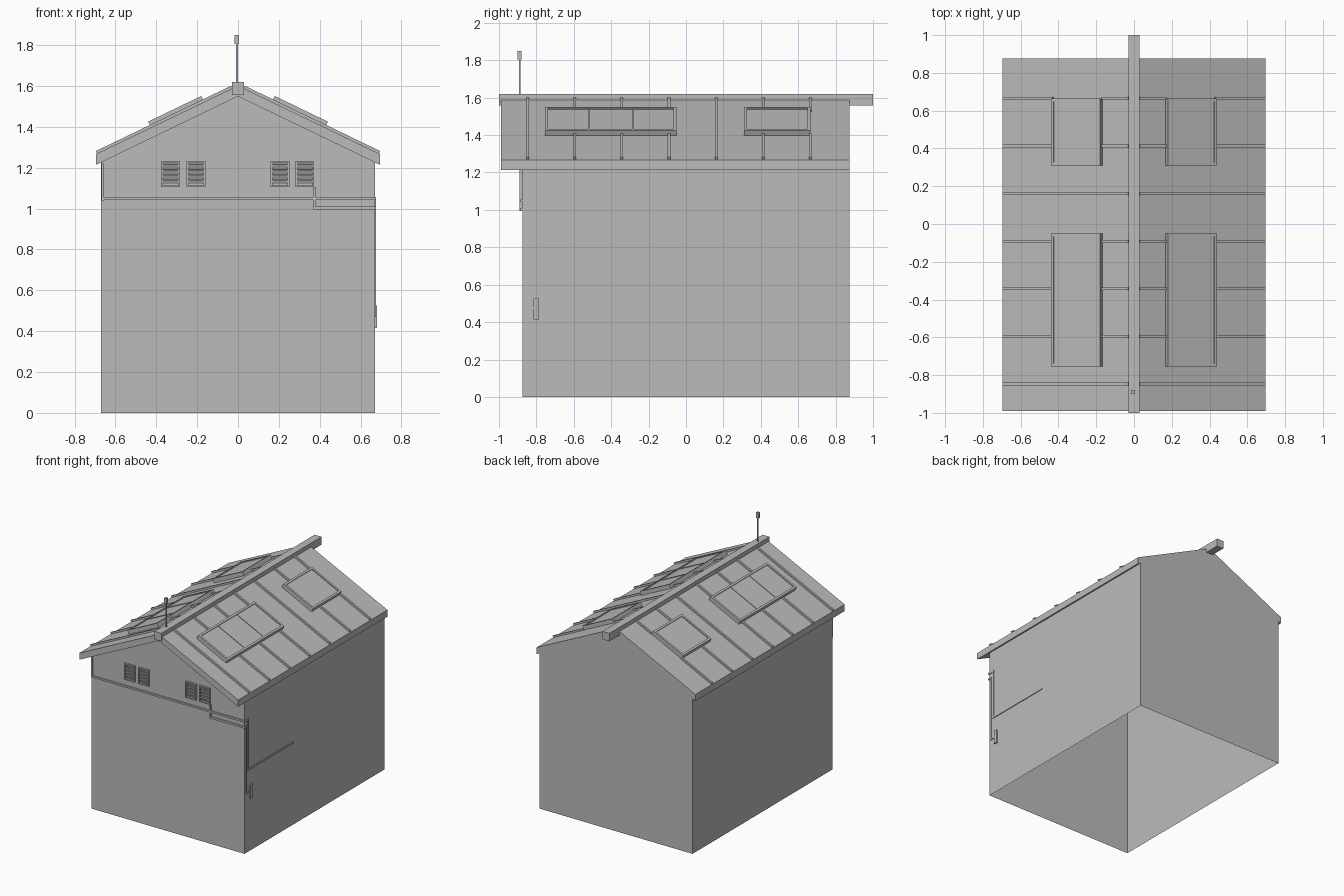
import bpy, bmesh, math
from mathutils import Matrix, Vector

cube = bpy.data.objects.get("Cube")
if cube:
    bpy.data.objects.remove(cube, do_unlink=True)

grey = bpy.data.materials.new("plain grey")
grey.use_nodes = True
grey.diffuse_color = (0.5, 0.5, 0.5, 1)
grey.node_tree.nodes["Principled BSDF"].inputs["Base Color"].default_value = (0.5, 0.5, 0.5, 1)

RIDGE_Z, EAVE_X, EAVE_Z = 1.602, 0.695, 1.267
THICK = 0.053
WALL_X, WALL_Y = 0.67, 0.875
PITCH = math.atan((RIDGE_Z - EAVE_Z) / EAVE_X)


def finish(name, bm):
    bmesh.ops.recalc_face_normals(bm, faces=bm.faces)
    mesh = bpy.data.meshes.new(name)
    bm.to_mesh(mesh)
    bm.free()
    mesh.materials.append(grey)
    obj = bpy.data.objects.new(name, mesh)
    bpy.context.collection.objects.link(obj)
    return obj


def boxes(name, bounds, frames=(Matrix(),)):
    """One object from boxes (x0, x1, y0, y1, z0, z1), repeated in each frame."""
    bm = bmesh.new()
    for frame in frames:
        for x0, x1, y0, y1, z0, z1 in bounds:
            centre = Vector((x0 + x1, y0 + y1, z0 + z1)) / 2
            size = Matrix.Diagonal((x1 - x0, y1 - y0, z1 - z0, 1))
            bmesh.ops.create_cube(bm, size=1, matrix=frame @ Matrix.Translation(centre) @ size)
    return finish(name, bm)


def prism(name, profile, y0, y1, skip=()):
    """Extrude an x-z profile along y, leaving out the listed side faces."""
    bm = bmesh.new()
    front, back = [[bm.verts.new((x, y, z)) for x, z in profile] for y in (y0, y1)]
    bm.faces.new(front)
    bm.faces.new(back)
    for i in range(len(profile)):
        j = (i + 1) % len(profile)
        if i not in skip:
            bm.faces.new((front[i], front[j], back[j], back[i]))
    return finish(name, bm)


# Frames lying on the two roof slopes: x runs down the slope, z points out
lift = Matrix.Translation((0, 0, RIDGE_Z))
slope = lift @ Matrix.Rotation(PITCH, 4, 'Y')
SLOPES = (slope, Matrix.Scale(-1, 4, (1, 0, 0)) @ slope)

# Walls: hollow shell, open below and under the roof
wall_top = EAVE_Z - THICK + (EAVE_X - WALL_X) * math.tan(PITCH)
prism("walls", [(-WALL_X, 0), (WALL_X, 0), (WALL_X, wall_top),
                (0, RIDGE_Z - THICK), (-WALL_X, wall_top)],
      -WALL_Y, WALL_Y, skip=(0, 2, 3))

# Roof slab and ridge beam
prism("roof", [(-EAVE_X, EAVE_Z), (0, RIDGE_Z), (EAVE_X, EAVE_Z),
               (EAVE_X, EAVE_Z - THICK), (0, RIDGE_Z - THICK), (-EAVE_X, EAVE_Z - THICK)],
      -0.99, WALL_Y)
boxes("ridge_beam", [(-0.03, 0.03, -1, 1, 1.557, 1.62)])

# Roof windows: frame, mullions and recessed glass
U0, U1, BAR, HIGH = 0.184, 0.473, 0.016, 0.032
windows = {"small_roof_window": (0.31, 0.665, 1), "large_roof_window": (-0.755, -0.05, 3)}
for name, (y0, y1, panes) in windows.items():
    parts = [(U0, U0 + BAR, y0, y1, 0, HIGH), (U1 - BAR, U1, y0, y1, 0, HIGH),
             (U0 + BAR, U1 - BAR, y0, y0 + BAR, 0, HIGH),
             (U0 + BAR, U1 - BAR, y1 - BAR, y1, 0, HIGH)]
    for i in range(1, panes):
        y = y0 + (y1 - y0) * i / panes
        parts.append((U0 + BAR, U1 - BAR, y - 0.004, y + 0.004, 0, HIGH - 0.003))
    boxes(name + "_frame", parts, SLOPES)
    boxes(name + "_glass", [(U0 + BAR, U1 - BAR, y0 + BAR, y1 - BAR, 0, HIGH - 0.007)], SLOPES)

# Standing seams, broken where they meet a window
seams = []
for i in range(7):
    y = -0.847 + i * 0.252
    hit = any(a - 0.01 < y < b + 0.01 for a, b, _ in windows.values())
    for u0, u1 in ([(0.03, U0), (U1, 0.766)] if hit else [(0.03, 0.766)]):
        seams.append((u0, u1, y - 0.007, y + 0.007, -0.005, 0.0135))
boxes("roof_seams", seams, SLOPES)

# Antenna on the front of the ridge
boxes("antenna", [(-0.01, 0, -0.894, -0.886, 1.61, 1.81),
                  (-0.016, 0.004, -0.9, -0.88, 1.805, 1.85)])

# Louvred vents on the front gable
FRONT = -WALL_Y
for number, x in enumerate((-0.33, -0.206, 0.206, 0.327)):
    x0, x1, z0, z1, rim = x - 0.046, x + 0.046, 1.105, 1.233, 0.009
    y0 = FRONT - 0.015
    parts = [(x0, x0 + rim, y0, FRONT, z0, z1), (x1 - rim, x1, y0, FRONT, z0, z1),
             (x0, x1, y0, FRONT, z0, z0 + rim), (x0, x1, y0, FRONT, z1 - rim, z1)]
    boxes(f"vent_frame_{number + 1}", parts)
    tilt = [Matrix.Translation((x, FRONT - 0.006, z0 + 0.026 + 0.025 * k))
            @ Matrix.Rotation(math.radians(25), 4, 'X') for k in range(4)]
    boxes(f"vent_slats_{number + 1}", [(-0.038, 0.038, -0.003, 0.003, -0.011, 0.011)], tilt)

# Conduits along the front wall
y0 = FRONT - 0.01
boxes("front_conduit", [(-0.668, -0.655, y0, FRONT, 1.04, 1.22),
                        (-0.655, 0.675, y0, FRONT, 1.042, 1.056)])
boxes("front_lower_conduit", [(0.367, 0.38, y0 - 0.004, FRONT, 0.995, 1.105),
                              (0.38, 0.675, y0, FRONT, 0.995, 1.01)])

# Conduits and switch box on the left side wall
x1 = WALL_X + 0.006
boxes("side_conduit", [(WALL_X, x1, -0.885, -0.825, 1.042, 1.056),
                       (WALL_X, x1, -0.837, -0.825, 0.645, 1.042),
                       (WALL_X, x1, -0.825, -0.27, 0.645, 0.657)])
boxes("side_lower_conduit", [(WALL_X, x1, -0.885, -0.855, 0.995, 1.01),
                             (WALL_X, x1, -0.867, -0.855, 0.47, 0.995),
                             (WALL_X, x1, -0.855, -0.815, 0.47, 0.482)])
boxes("switch_box", [(WALL_X, WALL_X + 0.01, -0.815, -0.785, 0.415, 0.525)])
